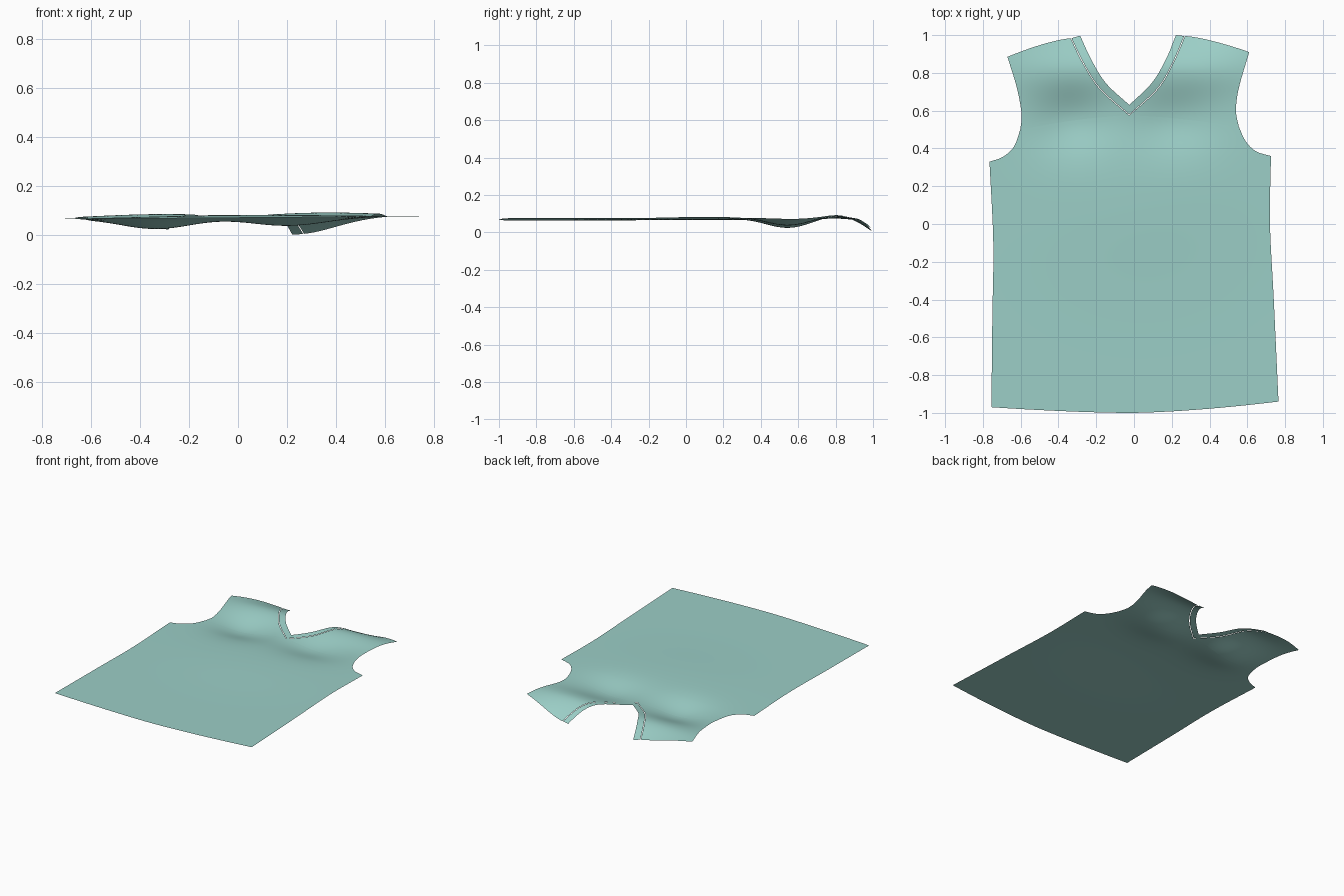
import bpy, bmesh, math
from mathutils import Vector

if "Cube" in bpy.data.objects:
    bpy.data.objects.remove(bpy.data.objects["Cube"])

mat = bpy.data.materials.new("teal_fabric")
mat.diffuse_color = (0.33, 0.62, 0.57, 1)
mat.use_nodes = True
mat.node_tree.nodes["Principled BSDF"].inputs["Base Color"].default_value = mat.diffuse_color


def gauss(d, w):
    return math.exp(-(d / w) ** 2)


# Gentle drape of the cloth: chest hollows, shoulder rise, fold-over at the neck points
def height(x, y):
    z = 0.070 + 0.008 * x + 0.012 * gauss(y - 0.12, 0.4) * gauss(x, 0.5)
    z -= gauss(y - 0.54, 0.16) * (0.046 * gauss(x + 0.33, 0.21) + 0.038 * gauss(x - 0.2, 0.23))
    z += 0.020 * gauss(y - 0.8, 0.12) * gauss(abs(x) - 0.33, 0.35)
    if y > 0.8:
        amp = 0.050 if x < 0 else 0.073
        z -= amp * ((y - 0.8) / 0.2) ** 2 * gauss(abs(x) - 0.25, 0.3)
    return max(z, 0)


# Smooth curve through a few points, sampled at n + 1 places
def curve(pts, n):
    p = [Vector(q) for q in pts]
    p = [2 * p[0] - p[1]] + p + [2 * p[-1] - p[-2]]
    segs = len(p) - 3
    out = []
    for k in range(n + 1):
        s = k / n * segs
        i = min(int(s), segs - 1)
        t = s - i
        a, b, c, d = p[i:i + 4]
        out.append(0.5 * (2 * b + (c - a) * t + (2 * a - 5 * b + 4 * c - d) * t * t
                          + (3 * b - a - 3 * c + d) * t ** 3))
    return out


# Ruled cloth strip between two sampled edges
def strip(bm, outer, inner, n, bow):
    rows = []
    for o, i in zip(outer, inner):
        row = []
        for k in range(n + 1):
            t = k / n
            x = o.x + (i.x - o.x) * t
            y = o.y + (i.y - o.y) * (1 - (1 - t) ** bow)
            row.append(bm.verts.new((x, y, height(x, y))))
        rows.append(row)
    for r, s in zip(rows, rows[1:]):
        for k in range(n):
            bm.faces.new((r[k], r[k + 1], s[k + 1], s[k]))


def finish(bm, name):
    bmesh.ops.remove_doubles(bm, verts=bm.verts, dist=0.0005)
    for f in bm.faces:
        f.normal_update()
        if f.normal.z < 0:
            f.normal_flip()
        f.smooth = True
    me = bpy.data.meshes.new(name)
    bm.to_mesh(me)
    bm.free()
    me.materials.append(mat)
    bpy.context.collection.objects.link(bpy.data.objects.new(name, me))


CX = -0.025
halves = [
    dict(side=[(-0.755, -0.97), (-0.75, -0.5), (-0.745, -0.1), (-0.765, 0.33)],
         under=[(-0.765, 0.33), (-0.695, 0.355), (-0.635, 0.41), (-0.602, 0.5)],
         arm=[(-0.602, 0.5), (-0.595, 0.58), (-0.62, 0.72), (-0.67, 0.885)],
         seam=[(CX, 0.575), (-0.18, 0.713), (-0.27, 0.85), (-0.335, 0.983)],
         neck=[(CX, 0.63), (-0.148, 0.745), (-0.226, 0.87), (-0.285, 0.997)]),
    dict(side=[(0.765, -0.94), (0.74, -0.4), (0.72, 0), (0.725, 0.36)],
         under=[(0.725, 0.36), (0.645, 0.385), (0.59, 0.44), (0.555, 0.515)],
         arm=[(0.555, 0.515), (0.54, 0.6), (0.555, 0.72), (0.61, 0.91)],
         seam=[(CX, 0.575), (0.125, 0.713), (0.207, 0.85), (0.27, 0.995)],
         neck=[(CX, 0.63), (0.093, 0.745), (0.168, 0.87), (0.222, 1.0)]),
]

# Main vest panel: side, underarm and shoulder zones on each half
bm = bmesh.new()
for h in halves:
    strip(bm, curve(h["side"], 36), curve([(CX, -1.0), (CX, 0.35)], 36), 24, 1.6)
    strip(bm, curve(h["under"], 12), curve([(CX, 0.35), (CX, 0.575)], 12), 24, 1.6)
    strip(bm, curve(h["arm"], 24), curve(h["seam"], 24), 24, 1.4)
finish(bm, "vest_front_panel")

# V-neck band, separated from the panel by a fine seam gap
bm = bmesh.new()
for h in halves:
    seam, neck = curve(h["seam"], 24), curve(h["neck"], 24)
    edge = [s + (n - s).normalized() * 0.004 for s, n in zip(seam, neck)]
    strip(bm, edge, neck, 4, 1)
finish(bm, "neck_band")
